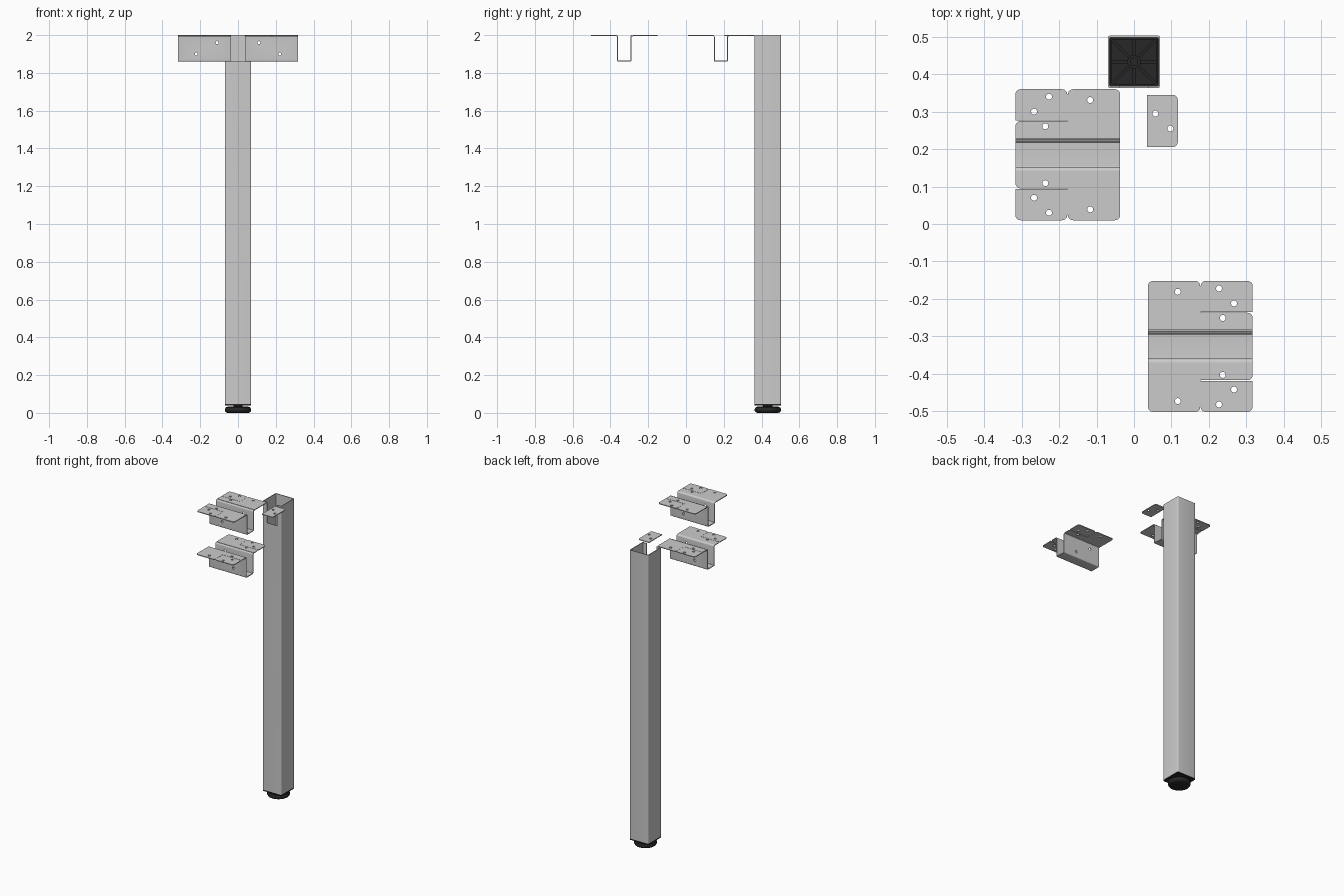
import bpy, bmesh
from math import pi, sin, cos
from mathutils import Vector, Matrix

if "Cube" in bpy.data.objects:
    bpy.data.objects.remove(bpy.data.objects["Cube"])

T = 0.005          # sheet thickness
LEG_Y = 0.433      # leg centre
black = bpy.data.materials.new("black_plastic")
black.diffuse_color = (0.02, 0.02, 0.02, 1)
black.use_nodes = True
black.node_tree.nodes["Principled BSDF"].inputs["Base Color"].default_value = black.diffuse_color


def link(name, mesh, mat=None):
    o = bpy.data.objects.new(name, mesh)
    bpy.context.collection.objects.link(o)
    if mat:
        mesh.materials.append(mat)
    return o


def bake(o):
    """Replace the mesh by its evaluated version, dropping modifiers."""
    dg = bpy.context.evaluated_depsgraph_get()
    me = bpy.data.meshes.new_from_object(o.evaluated_get(dg))
    o.modifiers.clear()
    o.data = me
    return o


def rounded(pts, closed=True, n=5):
    """Round the corners of a (x, y, radius) polyline."""
    out = []
    for i, (x, y, r) in enumerate(pts):
        p = Vector((x, y))
        if r == 0:
            out.append(p)
            continue
        a = Vector(pts[i - 1][:2]) - p
        b = Vector(pts[(i + 1) % len(pts)][:2]) - p
        a, b = a.normalized() * r, b.normalized() * r
        for k in range(n + 1):
            t = k / n * pi / 2
            out.append(p + a * (1 - sin(t)) + b * (1 - cos(t)))
    return out


def circle(x, y, r=0.008, n=20):
    return [Vector((x + r * cos(2 * pi * k / n), y + r * sin(2 * pi * k / n))) for k in range(n)]


def plate(name, loops, z0, z1, mat=None):
    """Extruded flat outline; further loops are holes."""
    cu = bpy.data.curves.new(name, 'CURVE')
    cu.dimensions, cu.fill_mode, cu.extrude = '2D', 'BOTH', (z1 - z0) / 2
    for loop in loops:
        s = cu.splines.new('POLY')
        s.points.add(len(loop) - 1)
        for p, v in zip(s.points, loop):
            p.co = (v.x, v.y, 0, 1)
        s.use_cyclic_u = True
    tmp = link("tmp", cu)
    me = bpy.data.meshes.new_from_object(tmp.evaluated_get(bpy.context.evaluated_depsgraph_get()))
    bpy.data.objects.remove(tmp)
    bm = bmesh.new()
    bm.from_mesh(me)
    bmesh.ops.remove_doubles(bm, verts=bm.verts, dist=1e-5)
    bmesh.ops.recalc_face_normals(bm, faces=bm.faces)
    bmesh.ops.translate(bm, verts=bm.verts, vec=(0, 0, (z0 + z1) / 2))
    me = bpy.data.meshes.new(name)
    bm.to_mesh(me)
    bm.free()
    return link(name, me, mat)


def cut(o, cutter):
    m = o.modifiers.new("cut", 'BOOLEAN')
    m.operation, m.solver, m.object = 'DIFFERENCE', 'EXACT', cutter
    bake(o)
    bpy.data.objects.remove(cutter)


def square(h, cy, r):
    return rounded([(-h, cy - h, r), (h, cy - h, r), (h, cy + h, r), (-h, cy + h, r)])


def bracket(name, cx, cy, sx):
    """Hat-section bracket: drilled channel, two stepped flanges, four-sided tabs."""
    w, b = 0.0375, 0.006
    prof = rounded([(-w - b, 2 - T, 0), (-w, 2 - T, b), (-w, 1.86, b),
                    (w, 1.86, b), (w, 2 - T, b), (w + b, 2 - T, 0)])
    bm = bmesh.new()
    ends = [[bm.verts.new((cx + e * 0.14, cy + p.x, p.y)) for p in prof] for e in (-1, 1)]
    for i in range(len(prof) - 1):
        bm.faces.new((ends[0][i], ends[1][i], ends[1][i + 1], ends[0][i + 1]))
    me = bpy.data.meshes.new(name + "_channel")
    bm.to_mesh(me)
    bm.free()
    ch = link(name + "_channel", me)
    s = ch.modifiers.new("thick", 'SOLIDIFY')
    s.thickness, s.offset = T, 1
    bake(ch)
    if max(v.co.z for v in ch.data.vertices) < 1.999:   # keep thickness on the upper side
        s = None
        ch.data.transform(Matrix.Translation((0, 0, T)))
    # bolt holes through both channel walls
    bm = bmesh.new()
    for x, z in ((-0.067, 1.96), (0.044, 1.90)):
        mat = Matrix.Translation((cx + sx * x, cy, z)) @ Matrix.Rotation(pi / 2, 4, 'X')
        bmesh.ops.create_cone(bm, cap_ends=True, segments=20, radius1=0.008, radius2=0.008,
                              depth=0.2, matrix=mat)
    me = bpy.data.meshes.new("drill")
    bm.to_mesh(me)
    bm.free()
    cut(ch, link("drill", me))
    # flanges and corner tabs on both sides of the channel
    for sy, side in ((1, "back"), (-1, "front")):
        def place(pts):
            return [Vector((cx + sx * p.x, cy + sy * p.y)) for p in pts]
        y0, r = w + b, 0.014
        fl = rounded([(-0.14, y0, 0), (0.14, y0, 0), (0.14, 0.09, r), (0, 0.09, 0),
                      (0, 0.175, r), (-0.14, 0.175, r)])
        plate(f"{name}_{side}_flange", [place(l) for l in (fl, circle(-0.06, 0.146), circle(0.06, 0.076))],
              2 - T, 2)
        tab = rounded([(0.001, 0.092, 0), (0.14, 0.092, 0), (0.14, 0.175, r), (0.001, 0.175, r)])
        plate(f"{name}_{side}_tab", [place(l) for l in (tab, circle(0.05, 0.155), circle(0.09, 0.115))],
              2 - T, 2)


bracket("right_bracket", 0.177, -0.327, 1)
bracket("left_bracket", -0.177, 0.185, -1)

# loose mounting tab in front of the leg
plate("mounting_tab", [rounded([(0.035, 0.205, 0), (0.117, 0.205, 0.014),
                                (0.117, 0.345, 0.014), (0.035, 0.345, 0)]),
                       circle(0.057, 0.295), circle(0.097, 0.255)], 2 - T, 2)

# hollow square leg with a slot at the top of its front wall
leg = plate("leg_tube", [square(0.07, LEG_Y, 0.006), square(0.065, LEG_Y, 0.003)], 0.048, 2)
slot = plate("slot", [rounded([(-0.037, 0.33, 0), (0.037, 0.33, 0), (0.037, 0.39, 0), (-0.037, 0.39, 0)])],
             1.86, 2.1)
cut(leg, slot)

# plastic end plug: rim, floor, radial ribs and hub
plate("plug_rim", [square(0.07, LEG_Y, 0.006)], 0.040, 0.048, black)
plate("plug_sleeve", [square(0.0645, LEG_Y, 0.003), square(0.059, LEG_Y, 0.003)], 0.048, 0.12, black)
plate("plug_hub", [circle(0, LEG_Y, 0.018, 24), circle(0, LEG_Y, 0.010, 24)], 0.048, 0.11, black)
for k in range(8):
    rot = Matrix.Rotation(k * pi / 4, 2)
    end = 0.082 if k % 2 else 0.06
    quad = [rot @ Vector(p) + Vector((0, LEG_Y))
            for p in ((0.017, -0.004), (end, -0.004), (end, 0.004), (0.017, 0.004))]
    plate(f"plug_rib_{k + 1}", [quad], 0.048, 0.10, black)

# turned levelling foot
prof = [(0, 0), (0.056, 0), (0.065, 0.004), (0.070, 0.012), (0.070, 0.020), (0.065, 0.029),
        (0.052, 0.034), (0.025, 0.035), (0.025, 0.041), (0, 0.041)]
bm = bmesh.new()
vs = [bm.verts.new((r, 0, z)) for r, z in prof]
es = [bm.edges.new(p) for p in zip(vs, vs[1:])]
bmesh.ops.spin(bm, geom=vs + es, cent=(0, 0, 0), axis=(0, 0, 1), angle=2 * pi, steps=40)
bmesh.ops.remove_doubles(bm, verts=bm.verts, dist=1e-5)
bmesh.ops.recalc_face_normals(bm, faces=bm.faces)
bmesh.ops.translate(bm, verts=bm.verts, vec=(0, LEG_Y, 0))
me = bpy.data.meshes.new("levelling_foot")
bm.to_mesh(me)
bm.free()
link("levelling_foot", me, black)

# smooth bends and round parts, keep sharp edges
for o in list(bpy.context.scene.objects):
    o.select_set(True)
    bpy.context.view_layer.objects.active = o
bpy.ops.object.shade_smooth_by_angle(angle=0.6)
